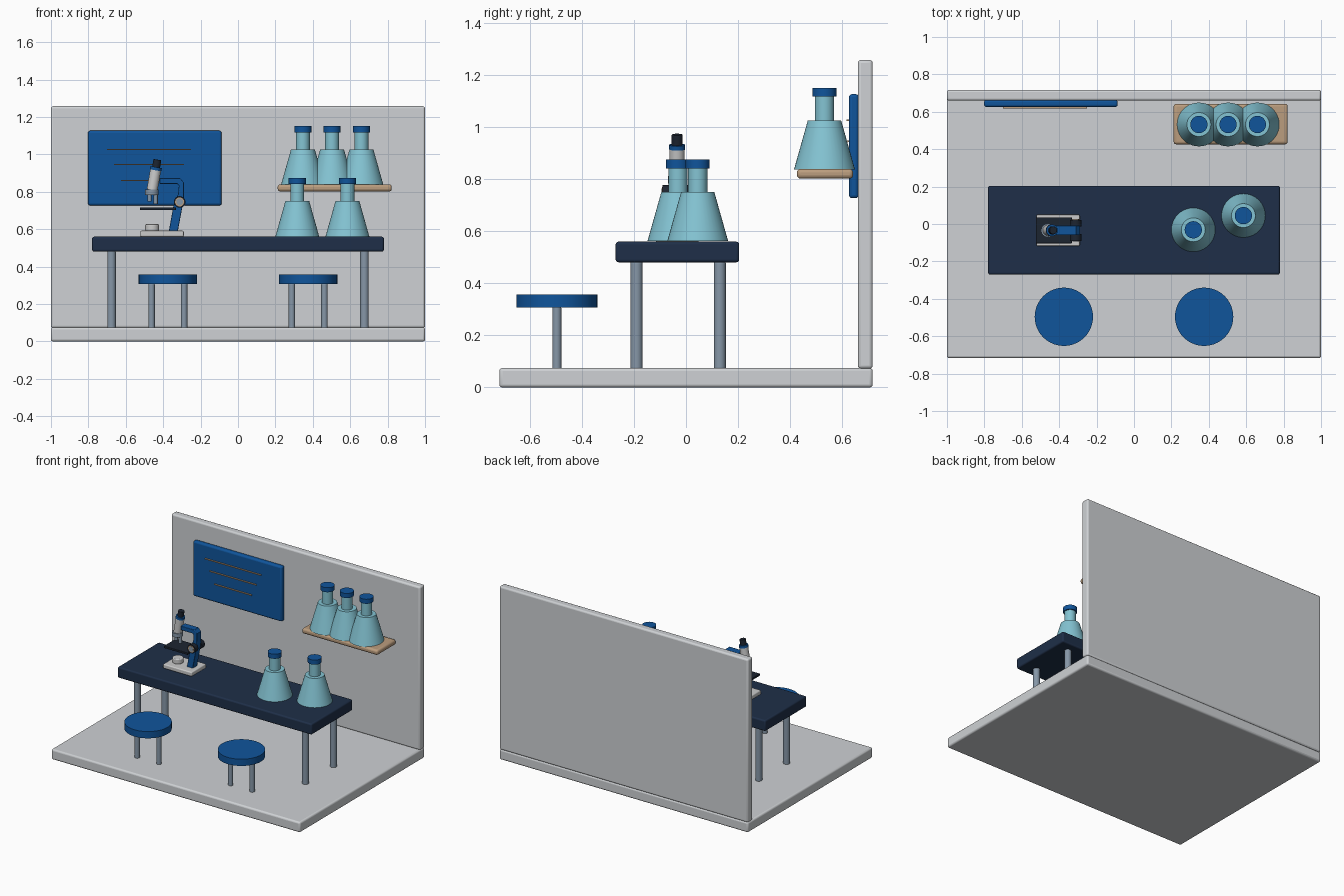
import bpy, math
from mathutils import Vector

if "Cube" in bpy.data.objects:
    bpy.data.objects.remove(bpy.data.objects["Cube"])


def mat(name, r, g, b):
    m = bpy.data.materials.new(name)
    m.diffuse_color = (r, g, b, 1)
    m.use_nodes = True
    m.node_tree.nodes["Principled BSDF"].inputs["Base Color"].default_value = m.diffuse_color
    return m


PALE = mat("pale_grey", 0.62, 0.64, 0.66)
BLUE = mat("blue", 0.005, 0.09, 0.33)
NAVY = mat("navy", 0.013, 0.028, 0.065)
DARK = mat("dark", 0.012, 0.018, 0.03)
STEEL = mat("steel", 0.24, 0.31, 0.39)
TEAL = mat("teal_glass", 0.23, 0.55, 0.65)
TAN = mat("tan_wood", 0.50, 0.34, 0.21)
WHITE = mat("white", 0.8, 0.8, 0.8)


def finish(o, name, m, bevel=0):
    o.name = name
    o.data.materials.append(m)
    bpy.ops.object.shade_smooth_by_angle(angle=math.radians(35))
    if bevel:
        b = o.modifiers.new("bevel", 'BEVEL')
        b.width, b.segments = bevel, 3
        b.limit_method = 'ANGLE'
        b.angle_limit = math.radians(50)
    return o


def box(name, x, y, z, m, bevel=0):
    """Box from (min, max) ranges along each axis."""
    bpy.ops.mesh.primitive_cube_add(size=1, location=[(a + b) / 2 for a, b in (x, y, z)])
    o = bpy.context.object
    o.scale = [b - a for a, b in (x, y, z)]
    bpy.ops.object.transform_apply(location=False, rotation=False, scale=True)
    return finish(o, name, m, bevel)


def rod(name, a, b, r1, m, r2=None, bevel=0):
    """Cylinder or cone from point a to point b."""
    a, b = Vector(a), Vector(b)
    d = b - a
    bpy.ops.mesh.primitive_cone_add(vertices=40, radius1=r1, radius2=r1 if r2 is None else r2,
                                    depth=d.length, location=(a + b) / 2,
                                    rotation=d.to_track_quat('Z', 'Y').to_euler())
    return finish(bpy.context.object, name, m, bevel)


def beam(name, pts, y, m, bevel=0.004):
    """Side profile in x-z, extruded along y."""
    n = len(pts)
    me = bpy.data.meshes.new(name)
    verts = [(px, yy, pz) for yy in y for px, pz in pts]
    faces = [list(range(n)), list(range(2 * n - 1, n - 1, -1))]
    faces += [[i, i + n, (i + 1) % n + n, (i + 1) % n] for i in range(n)]
    me.from_pydata(verts, [], faces)
    o = bpy.data.objects.new(name, me)
    bpy.context.collection.objects.link(o)
    bpy.ops.object.select_all(action='DESELECT')
    bpy.context.view_layer.objects.active = o
    o.select_set(True)
    bpy.ops.object.mode_set(mode='EDIT')
    bpy.ops.mesh.select_all(action='SELECT')
    bpy.ops.mesh.normals_make_consistent(inside=False)
    bpy.ops.object.mode_set(mode='OBJECT')
    return finish(o, name, m, bevel)


# room
box("floor", (-1, 1), (-0.717, 0.717), (0, 0.075), PALE, 0.012)
box("back_wall", (-1, 1), (0.66, 0.717), (0.072, 1.258), PALE, 0.012)

# wall board with three ruled strips
box("wall_board", (-0.802, -0.088), (0.626, 0.663), (0.727, 1.127), BLUE, 0.012)
for i, (half, z) in enumerate(((0.225, 1.027), (0.187, 0.946), (0.15, 0.861))):
    box(f"board_strip_{i}", (-0.476 - half, -0.476 + half), (0.617, 0.627), (z - 0.003, z + 0.003), TAN)

# bench
box("bench_top", (-0.78, 0.78), (-0.27, 0.204), (0.481, 0.56), NAVY, 0.01)
for x in (-0.676, 0.676):
    for y in (-0.19, 0.13):
        rod("bench_leg", (x, y, 0.07), (x, y, 0.483), 0.023, STEEL, bevel=0.006)

# stools
for x in (-0.375, 0.375):
    rod("stool_seat", (x, -0.496, 0.308), (x, -0.496, 0.357), 0.156, BLUE)
    for s in (-0.087, 0.087):
        rod("stool_leg", (x + s, -0.496, 0.07), (x + s, -0.496, 0.31), 0.017, STEEL, bevel=0.005)

# shelf
box("shelf", (0.212, 0.822), (0.426, 0.642), (0.802, 0.84), TAN, 0.014)


# flasks
def flask(x, y, z):
    rod("flask_body", (x, y, z), (x, y, z + 0.188), 0.117, TEAL, 0.064)
    rod("flask_neck", (x, y, z + 0.18), (x, y, z + 0.285), 0.037, TEAL)
    rod("flask_cap", (x, y, z + 0.28), (x, y, z + 0.313), 0.046, BLUE)


for x in (0.347, 0.503, 0.66):
    flask(x, 0.532, 0.838)
flask(0.317, -0.031, 0.562)
flask(0.585, 0.045, 0.562)

# microscope
Y = -0.034
box("microscope_base", (-0.522, -0.29), (Y - 0.084, Y + 0.084), (0.56, 0.592), WHITE, 0.007)
rod("lamp", (-0.459, Y, 0.59), (-0.459, Y, 0.627), 0.037, WHITE, bevel=0.006)
box("stage", (-0.524, -0.332), (Y - 0.07, Y + 0.07), (0.702, 0.717), DARK, 0.003)
beam("arm", [(-0.37, 0.588), (-0.322, 0.588), (-0.29, 0.76), (-0.29, 0.85), (-0.31, 0.873),
             (-0.42, 0.873), (-0.42, 0.843), (-0.325, 0.843), (-0.316, 0.835),
             (-0.32, 0.79), (-0.346, 0.72)], (Y - 0.026, Y + 0.026), BLUE)
for s in (-1, 1):
    rod("focus_knob", (-0.312, Y + s * 0.02, 0.746), (-0.312, Y + s * 0.056, 0.746), 0.031, DARK)
    rod("knob_ring", (-0.312, Y + s * 0.05, 0.746), (-0.312, Y + s * 0.058, 0.746), 0.024, TAN)
    rod("knob_core", (-0.312, Y + s * 0.05, 0.746), (-0.312, Y + s * 0.06, 0.746), 0.018, STEEL)
rod("tube", (-0.459, Y, 0.81), (-0.438, Y, 0.93), 0.029, WHITE)
rod("tube_collar", (-0.441, Y, 0.915), (-0.438, Y, 0.932), 0.031, BLUE)
rod("eyepiece", (-0.438, Y, 0.93), (-0.431, Y, 0.972), 0.021, DARK, bevel=0.003)
rod("nosepiece", (-0.461, Y, 0.784), (-0.461, Y, 0.812), 0.036, STEEL)
for x, low in ((-0.473, 0.748), (-0.44, 0.735)):
    rod("objective", (x, Y, low), (x, Y, 0.79), 0.011, STEEL)
